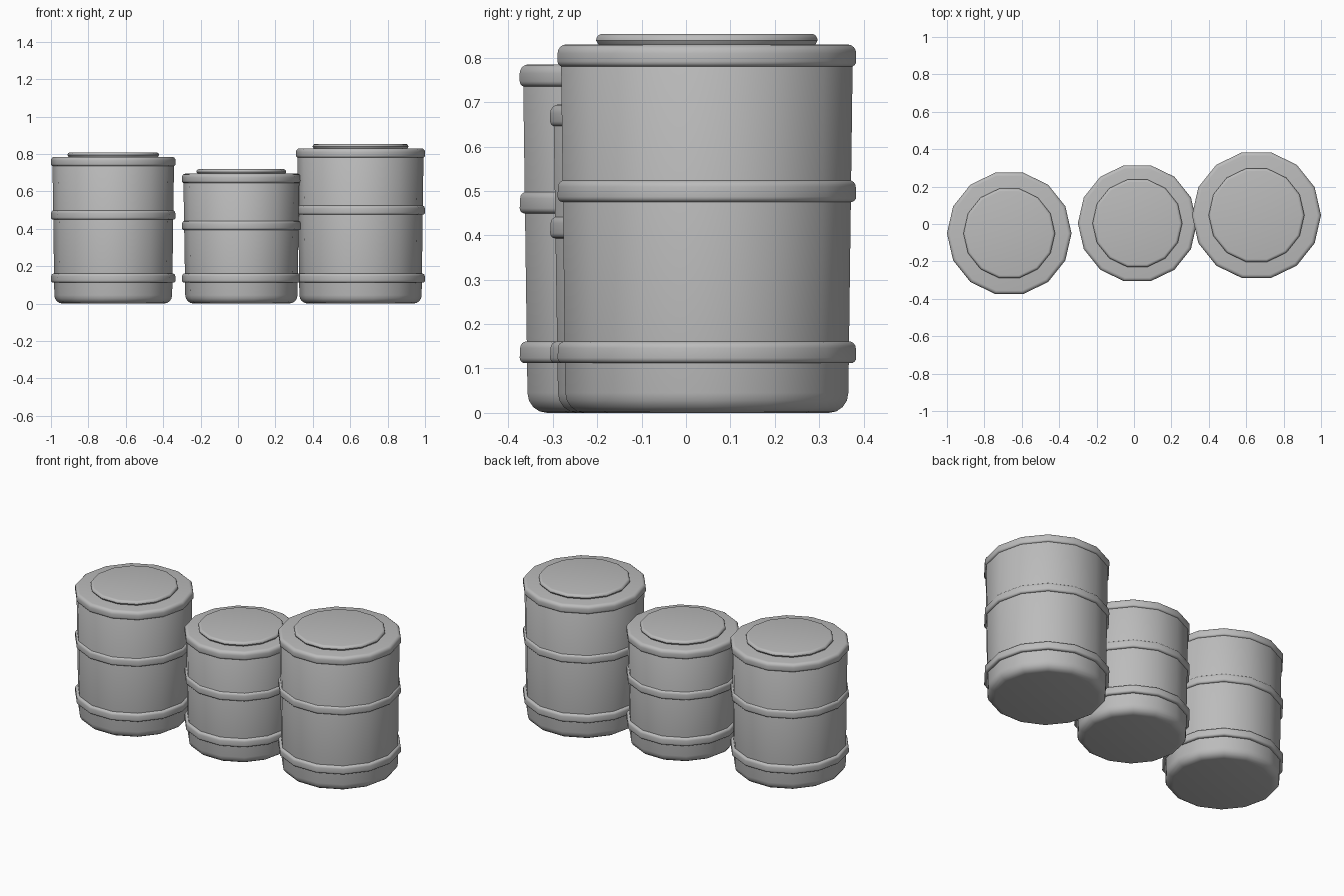
import bpy
import bmesh
from math import cos, sin, pi

SIDES = 14

default = bpy.data.objects.get("Cube")
if default:
    bpy.data.objects.remove(default, do_unlink=True)

grey = bpy.data.materials.new("grey metal")
grey.use_nodes = True
grey.diffuse_color = (0.5, 0.5, 0.5, 1)
grey.node_tree.nodes["Principled BSDF"].inputs["Base Color"].default_value = (0.5, 0.5, 0.5, 1)


def arc(r, z, size, start, end, steps=4):
    """Rounded corner centred on (r, z), angles in quarter turns."""
    return [(r + size * cos(a), z + size * sin(a))
            for a in (pi / 2 * (start + (end - start) * i / steps) for i in range(steps + 1))]


def lathe(name, profile, centre, ring=False):
    """Turn a profile of (radius, height) into a faceted solid or a closed ring."""
    bm = bmesh.new()
    loops = [[bm.verts.new((r * cos(2 * pi * i / SIDES), r * sin(2 * pi * i / SIDES), z))
              for i in range(SIDES)] for r, z in profile]
    pairs = list(zip(loops, loops[1:]))
    if ring:
        pairs.append((loops[-1], loops[0]))
    else:
        bm.faces.new(loops[0][::-1])
        bm.faces.new(loops[-1])
    for low, high in pairs:
        for i in range(SIDES):
            j = (i + 1) % SIDES
            bm.faces.new((low[i], low[j], high[j], high[i]))
    bmesh.ops.recalc_face_normals(bm, faces=bm.faces)
    mesh = bpy.data.meshes.new(name)
    bm.to_mesh(mesh)
    bm.free()
    mesh.materials.append(grey)
    obj = bpy.data.objects.new(name, mesh)
    obj.location = (*centre, 0)
    bpy.context.collection.objects.link(obj)
    bpy.ops.object.select_all(action='DESELECT')
    obj.select_set(True)
    bpy.context.view_layer.objects.active = obj
    bpy.ops.object.shade_smooth_by_angle()


def barrel(side, centre, radius, height, lid_radius, middle):
    foot, shoulder = radius - 0.018, radius - 0.008
    # Slightly flared body with a rounded foot
    lathe(side + "_barrel_body",
          arc(foot - 0.045, 0.045, 0.045, -1, 0) + [(shoulder, height - 0.03), (shoulder - 0.01, height - 0.01)],
          centre)
    # Raised hoops
    for name, z in (("lower_hoop", 0.112), ("middle_hoop", middle)):
        lathe(f"{side}_barrel_{name}",
              [(foot - 0.02, z)] + arc(radius - 0.012, z + 0.012, 0.012, -1, 0)
              + arc(radius - 0.016, z + 0.034, 0.015, 0, 1) + [(foot - 0.02, z + 0.049)],
              centre, ring=True)
    # Top rim, closed across the top
    lathe(side + "_barrel_rim",
          [(foot - 0.02, height - 0.05)] + arc(radius - 0.012, height - 0.038, 0.012, -1, 0)
          + arc(radius - 0.02, height - 0.02, 0.02, 0, 1), centre)
    # Raised lid
    lathe(side + "_barrel_lid",
          [(lid_radius - 0.01, height - 0.005), (lid_radius - 0.004, height + 0.002)]
          + arc(lid_radius - 0.015, height + 0.009, 0.015, 0, 1), centre)


barrel("right", (-0.667, -0.05), 0.333, 0.785, 0.245, 0.449)
barrel("middle", (0.018, 0.004), 0.318, 0.695, 0.24, 0.393)
barrel("left", (0.655, 0.047), 0.345, 0.83, 0.256, 0.475)
